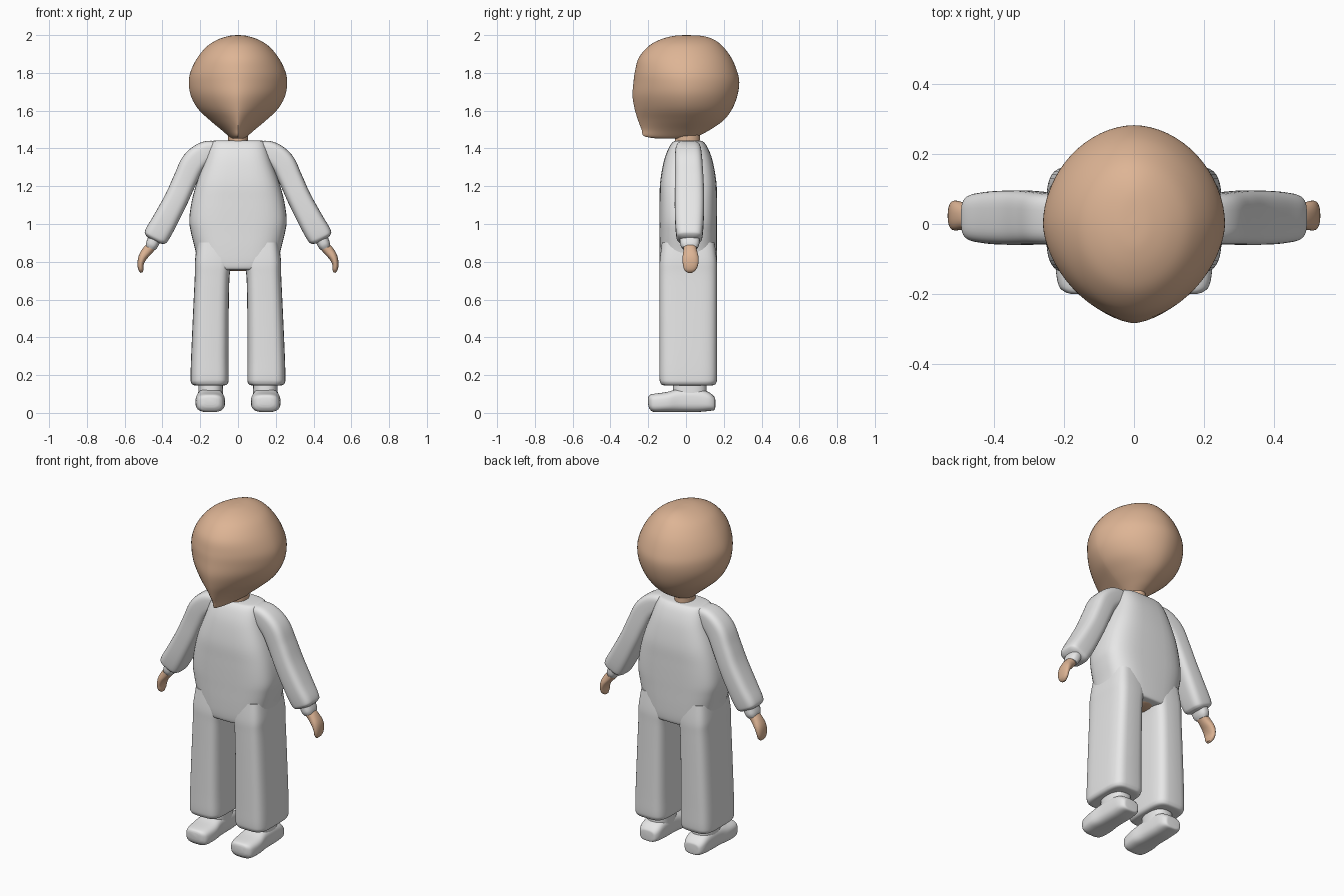
import bpy, bmesh, math
from mathutils import Vector


def material(name, rgb):
    m = bpy.data.materials.new(name)
    m.diffuse_color = (*rgb, 1)
    return m


CLOTH = material("light grey cloth", (0.8, 0.8, 0.8))
SKIN = material("skin", (0.73, 0.46, 0.30))


def spline(rows, steps):
    # Catmull-Rom through the section rows
    out = []
    for i in range(len(rows) - 1):
        p0, p1, p2 = rows[max(i - 1, 0)], rows[i], rows[i + 1]
        p3 = rows[min(i + 2, len(rows) - 1)]
        for s in range(steps):
            t = s / steps
            out.append([0.5 * (2 * b + (c - a) * t + (2 * a - 5 * b + 4 * c - d) * t * t
                               + (3 * b - a - 3 * c + d) * t ** 3)
                        for a, b, c, d in zip(p0, p1, p2, p3)])
    return out + [list(rows[-1])]


def power(v, e):
    return math.copysign(abs(v) ** (2 / e), v)


def loft(name, rows, mat, v=(0, 1, 0), mirror=False, steps=5, n=40):
    # row: x, y, z, half width, half depth (-v), half depth (+v), exponent (-v), exponent (+v)
    rows = spline(rows, steps)
    v = Vector(v)
    bm = bmesh.new()
    rings = []
    for i, r in enumerate(rows):
        c = Vector(r[:3])
        t = Vector(rows[min(i + 1, len(rows) - 1)][:3]) - Vector(rows[max(i - 1, 0)][:3])
        u = v.cross(t).normalized()
        ring = []
        for k in range(n):
            a = 2 * math.pi * k / n
            sn, cs = math.sin(a), math.cos(a)
            depth, e = (r[4], r[6]) if sn < 0 else (r[5], r[7])
            ring.append(bm.verts.new(c + u * r[3] * power(cs, e) + v * depth * power(sn, e)))
        rings.append(ring)
    for a, b in zip(rings, rings[1:]):
        for k in range(n):
            bm.faces.new((a[k], a[(k + 1) % n], b[(k + 1) % n], b[k]))
    bm.faces.new(rings[0])
    bm.faces.new(rings[-1])
    bmesh.ops.recalc_face_normals(bm, faces=bm.faces)
    me = bpy.data.meshes.new(name)
    bm.to_mesh(me)
    bm.free()
    me.materials.append(mat)
    ob = bpy.data.objects.new(name, me)
    bpy.context.collection.objects.link(ob)
    bpy.ops.object.select_all(action='DESELECT')
    ob.select_set(True)
    bpy.context.view_layer.objects.active = ob
    bpy.ops.object.shade_smooth_by_angle(angle=math.radians(40))
    if mirror:
        ob.modifiers.new("mirror", 'MIRROR')
    return ob


def even(rows, e):
    # symmetric sections: x, y, z, half width, half depth
    return [(x, y, z, a, b, b, e, e) for x, y, z, a, b in rows]


# Head: round skull, front drawn into a centre ridge down to the chin
head = [(2.0, .004, .004, .004, 2), (1.995, .05, .07, .09, 2), (1.975, .11, .14, .15, 2),
        (1.94, .165, .20, .195, 1.95), (1.88, .215, .25, .24, 1.9), (1.81, .25, .27, .27, 1.8),
        (1.75, .26, .278, .282, 1.7), (1.68, .25, .283, .272, 1.6), (1.61, .212, .272, .245, 1.5),
        (1.55, .15, .254, .20, 1.4), (1.50, .09, .235, .13, 1.35), (1.465, .05, .222, .065, 1.3),
        (1.452, .03, .15, .05, 1.5)]
loft("head", [(0, 0, z, a, f, b, e, 1.9) for z, a, f, b, e in head], SKIN, n=64)

# Neck
loft("neck", even([(0, .008, 1.41, .052, .065), (0, .008, 1.50, .052, .065)], 2), SKIN, steps=1)

# Torso with a flat chest and rounded sides
loft("torso", even([(0, .012, 1.442, .12, .055), (0, .012, 1.435, .14, .08),
                    (0, .012, 1.40, .155, .105), (0, .012, 1.33, .178, .13),
                    (0, .012, 1.22, .218, .149), (0, .012, 1.12, .245, .152),
                    (0, .012, 1.02, .258, .153), (0, .012, .95, .248, .153),
                    (0, .012, .87, .228, .153), (0, .012, .80, .212, .151),
                    (0, .012, .765, .18, .145), (0, .012, .757, .15, .13)], 3.2), CLOTH)

# Skin patch under the crotch
loft("crotch_patch", even([(0, .06, .757, .05, .06), (0, .06, .752, .045, .05)], 2.5),
     SKIN, steps=1)

# Trouser legs
loft("leg", even([(.128, .012, .90, .088, .14), (.132, .012, .80, .096, .152),
                  (.137, .012, .72, .092, .153), (.143, .012, .55, .094, .153),
                  (.149, .012, .30, .099, .153), (.150, .012, .19, .101, .153),
                  (.150, .012, .16, .098, .148), (.150, .012, .147, .085, .135),
                  (.150, .012, .145, .06, .10)], 4), CLOTH, mirror=True)

# Ankles and shoes
loft("ankle", even([(.145, .02, .09, .066, .09), (.145, .02, .16, .064, .088)], 2.5),
     CLOTH, mirror=True, steps=1)
loft("shoe", even([(.147, .155, .05, .03, .02), (.147, .15, .05, .05, .035),
                   (.147, .12, .06, .065, .05), (.147, .06, .067, .068, .062),
                   (.147, -.03, .067, .07, .062), (.147, -.10, .058, .078, .053),
                   (.147, -.17, .053, .07, .048), (.147, -.193, .058, .052, .036),
                   (.147, -.20, .062, .03, .02)], 3), CLOTH, v=(0, 0, 1), mirror=True)

# Sleeves
loft("sleeve", even([(.10, .012, 1.385, .052, .06), (.17, .012, 1.378, .06, .068),
                     (.235, .014, 1.325, .065, .073), (.28, .017, 1.235, .063, .076),
                     (.325, .018, 1.135, .063, .078), (.385, .018, 1.02, .066, .076),
                     (.428, .018, .945, .067, .070), (.440, .018, .922, .058, .062),
                     (.445, .018, .912, .035, .04)], 3.5), CLOTH, mirror=True)

# Wrist bands
loft("wrist", even([(.438, .02, .93, .035, .052), (.455, .02, .892, .033, .050),
                    (.464, .02, .872, .026, .040)], 2.5), CLOTH, mirror=True)

# Mitten hands curling down
loft("hand", even([(.455, .02, .885, .026, .034), (.480, .022, .858, .027, .036),
                   (.504, .024, .825, .023, .042), (.515, .024, .79, .017, .041),
                   (.514, .022, .76, .014, .032), (.508, .02, .744, .007, .014)], 2.3),
     SKIN, mirror=True)
